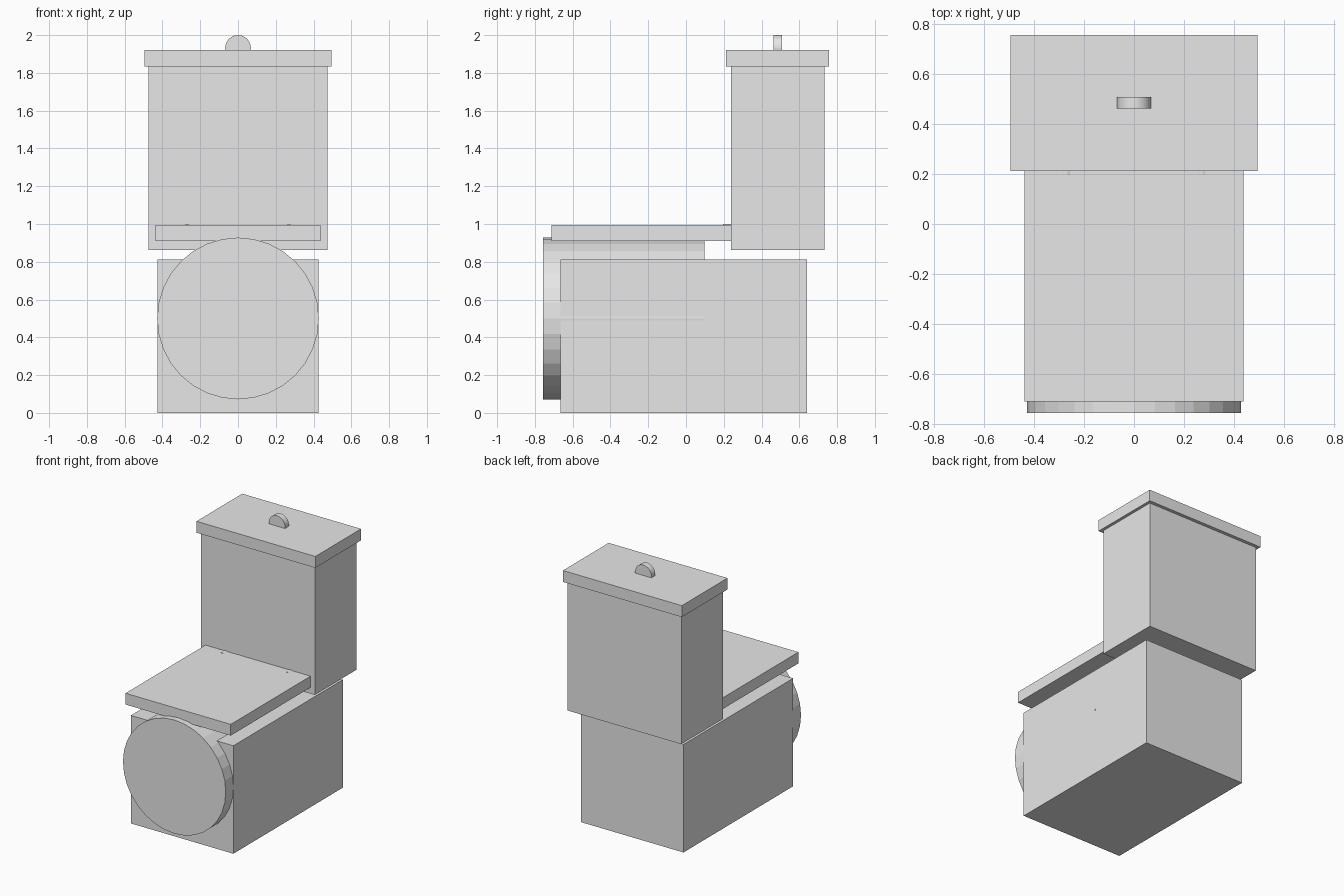
import bpy
import math
from mathutils import Vector

if "Cube" in bpy.data.objects:
    bpy.data.objects.remove(bpy.data.objects["Cube"], do_unlink=True)

# One plain grey for every part
grey = bpy.data.materials.new("light_grey")
grey.use_nodes = True
grey.diffuse_color = (0.8, 0.8, 0.8, 1)
grey.node_tree.nodes["Principled BSDF"].inputs["Base Color"].default_value = (0.8, 0.8, 0.8, 1)


def finish(name):
    obj = bpy.context.object
    obj.name = name
    obj.data.materials.append(grey)
    return obj


def box(name, low, high):
    low, high = Vector(low), Vector(high)
    bpy.ops.mesh.primitive_cube_add(size=1, location=(low + high) / 2)
    obj = finish(name)
    obj.scale = high - low
    bpy.ops.object.transform_apply(location=False, rotation=False)
    return obj


def disc(name, x, z, radius, front, back, sides=32):
    """Flat-sided cylinder running along y."""
    bpy.ops.mesh.primitive_cylinder_add(
        vertices=sides, radius=radius, depth=back - front,
        location=(x, (front + back) / 2, z), rotation=(math.pi / 2, 0, 0))
    return finish(name)


# Pedestal and round bowl set into its front
box("pedestal", (-0.427, -0.665, 0), (0.427, 0.64, 0.813))
disc("bowl", 0, 0.5, 0.428, -0.757, 0.097)

# Seat cover with two small hinges sunk into its rear edge
box("seat_cover", (-0.438, -0.712, 0.91), (0.438, 0.26, 0.995))
for side, x in (("right", -0.271), ("left", 0.271)):
    disc(side + "_hinge", x, 0.975, 0.024, 0.196, 0.26, 16)

# Tank, overhanging lid and round knob half sunk into the lid
box("tank", (-0.473, 0.238, 0.863), (0.473, 0.732, 1.85))
box("tank_lid", (-0.495, 0.213, 1.835), (0.495, 0.757, 1.921))
disc("lid_knob", 0, 1.932, 0.068, 0.463, 0.508)
